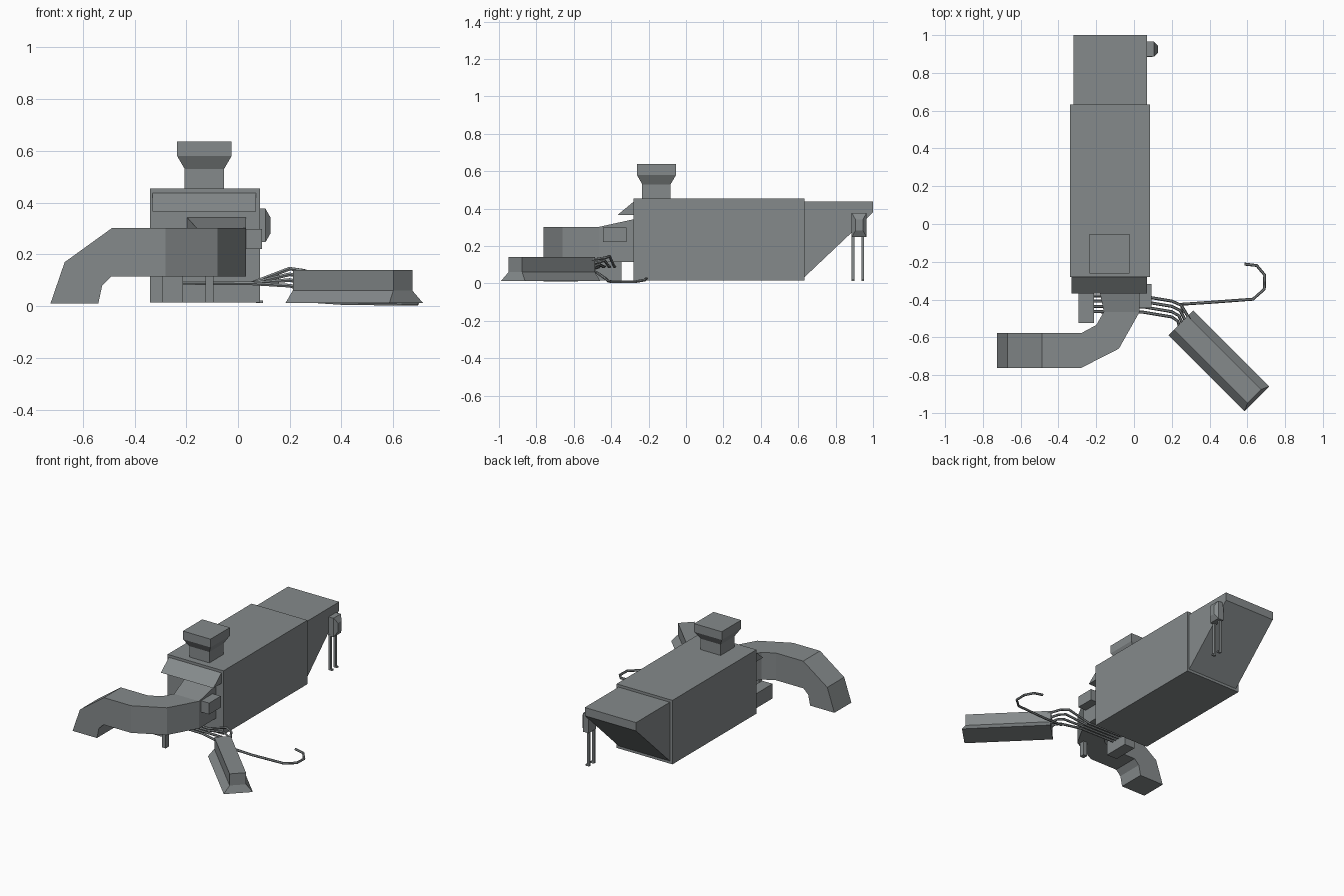
import bpy, bmesh, math
from mathutils import Vector

if "Cube" in bpy.data.objects:
    bpy.data.objects.remove(bpy.data.objects["Cube"])

metal = bpy.data.materials.new("grey_metal")
metal.diffuse_color = (0.235, 0.255, 0.26, 1)
metal.use_nodes = True
metal.node_tree.nodes["Principled BSDF"].inputs["Base Color"].default_value = metal.diffuse_color


def loft(name, rings):
    """Closed solid through a list of equally sized rings of points."""
    bm = bmesh.new()
    vs = [[bm.verts.new(p) for p in r] for r in rings]
    n = len(rings[0])
    for a, b in zip(vs, vs[1:]):
        for i in range(n):
            j = (i + 1) % n
            bm.faces.new((a[i], a[j], b[j], b[i]))
    bm.faces.new(vs[0])
    bm.faces.new(vs[-1])
    bmesh.ops.recalc_face_normals(bm, faces=bm.faces)
    me = bpy.data.meshes.new(name)
    bm.to_mesh(me)
    bm.free()
    me.materials.append(metal)
    ob = bpy.data.objects.new(name, me)
    bpy.context.collection.objects.link(ob)
    return ob


def rect(x0, x1, y0, y1, z):
    return [(x0, y0, z), (x1, y0, z), (x1, y1, z), (x0, y1, z)]


def box(name, x0, x1, y0, y1, z0, z1):
    return loft(name, [rect(x0, x1, y0, y1, z0), rect(x0, x1, y0, y1, z1)])


def side_profile(name, pts, x0, x1):
    return loft(name, [[(x, y, z) for y, z in pts] for x in (x0, x1)])


def cable(name, pts, r=0.008, n=6):
    pts = [Vector(p) for p in pts]
    rings = []
    for i, p in enumerate(pts):
        d = (pts[min(i + 1, len(pts) - 1)] - pts[max(i - 1, 0)]).normalized()
        s = d.cross(Vector((0, 0, 1))).normalized()
        u = s.cross(d)
        rings.append([p + r * (math.cos(t) * s + math.sin(t) * u)
                      for t in (2 * math.pi * k / n for k in range(n))])
    return loft(name, rings)


# main housing, sloped rear hood and front awning
box("main_housing", -0.34, 0.085, -0.28, 0.633, 0.015, 0.455)
side_profile("rear_hood", [(0.63, 0.437), (1, 0.437), (1, 0.38), (0.63, 0.03)], -0.32, 0.07)
side_profile("front_awning", [(-0.28, 0.437), (-0.367, 0.365), (-0.28, 0.365)], -0.33, 0.07)

# flared chimney
cx, cy = -0.13, -0.158
loft("chimney", [rect(cx - h, cx + h, cy - h, cy + h, z)
                 for h, z in ((0.076, 0.45), (0.076, 0.53), (0.105, 0.58), (0.105, 0.637))])

# bent duct: outer point, inner point, height range
duct = [[(x0, y0, z0), (x1, y1, z0), (x1, y1, z1), (x0, y0, z1)]
        for x0, y0, x1, y1, z0, z1 in (
            (0.03, -0.28, -0.197, -0.28, 0.115, 0.343),
            (0.03, -0.465, -0.16, -0.465, 0.115, 0.302),
            (-0.08, -0.66, -0.20, -0.535, 0.115, 0.302),
            (-0.28, -0.762, -0.28, -0.578, 0.115, 0.302))]
for xb, zb, xt, zt in ((-0.49, 0.115, -0.487, 0.302), (-0.525, 0.08, -0.67, 0.17),
                       (-0.54, 0.01, -0.725, 0.01)):
    duct.append([(xb, -0.762, zb), (xb, -0.578, zb), (xt, -0.578, zt), (xt, -0.762, zt)])
loft("bent_duct", duct)
box("duct_post", -0.125, -0.095, -0.65, -0.615, 0.015, 0.13)

# small boxes at the front
box("side_box", 0.025, 0.092, -0.445, -0.318, 0.22, 0.298)
box("junction_box", -0.293, -0.213, -0.523, -0.345, 0.015, 0.115)

# rear connector with two legs and feet
loft("rear_connector", [[(x, 0.926 - a, 0.312 - b), (x, 0.926 + a, 0.312 - b),
                         (x, 0.926 + a, 0.312 + b), (x, 0.926 - a, 0.312 + b)]
                        for x, a, b in ((0.065, 0.04, 0.065), (0.106, 0.04, 0.065),
                                        (0.126, 0.02, 0.03))])
for i, y in enumerate((0.893, 0.945)):
    box(f"connector_leg_{i}", 0.07, 0.085, y - 0.008, y + 0.008, 0.015, 0.26)
    box(f"connector_foot_{i}", 0.07, 0.097, y - 0.008, y + 0.008, 0.012, 0.022)

# diagonal bar with a flared skirt on three sides
def bar_ring(u1, w, z):
    k = math.sqrt(0.5)
    return [(0.45 + k * (u + v), -0.725 + k * (v - u), z)
            for u, v in ((-0.285, -w), (u1, -w), (u1, w), (-0.285, w))]
loft("diagonal_bar", [bar_ring(0.283, 0.092, 0.012), bar_ring(0.265, 0.052, 0.06),
                      bar_ring(0.265, 0.052, 0.14)])

# four cables between junction box and bar
for i in range(4):
    y, z = -0.38 - 0.028 * i, 0.145 - 0.022 * i
    cable(f"bar_cable_{i}", [(-0.22, y, 0.09), (0.05, y - 0.003, 0.088),
                             (0.2, y - 0.028, z), (0.25 - 0.006 * i, y - 0.05, z - 0.008),
                             (0.295 - 0.018 * i, y - 0.125 + 0.014 * i, z - 0.02)])

# loose cable curling on the ground
cable("loose_cable", [(0.28, -0.53, 0.075), (0.255, -0.48, 0.06), (0.25, -0.425, 0.022),
                      (0.4, -0.415, 0.012), (0.63, -0.398, 0.009), (0.69, -0.345, 0.009),
                      (0.692, -0.27, 0.009), (0.65, -0.22, 0.018), (0.585, -0.212, 0.025)])
